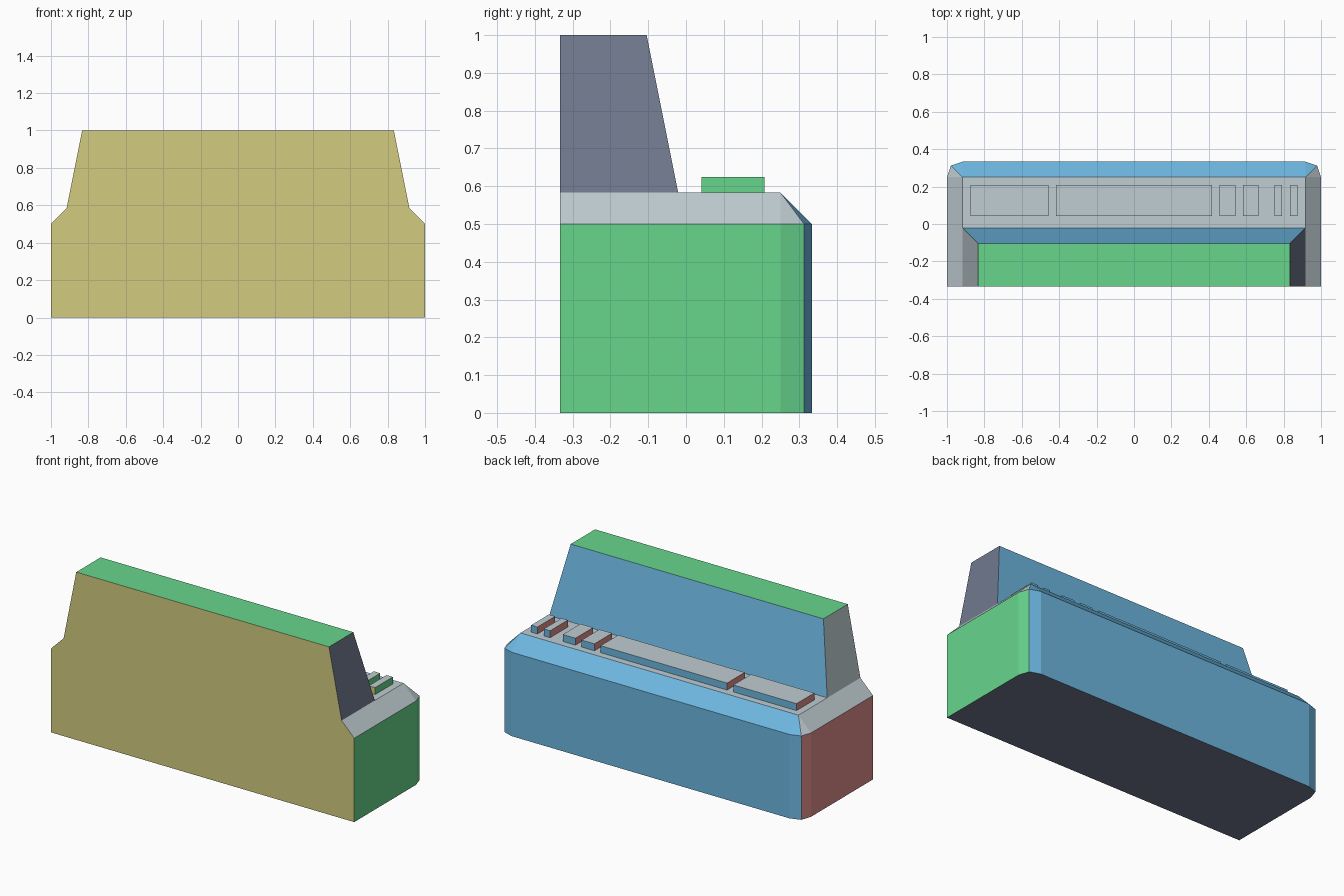
import bpy, bmesh

if "Cube" in bpy.data.objects:
    bpy.data.objects.remove(bpy.data.objects["Cube"])

U = 1 / 48  # modelling grid unit


def material(name, rgb):
    m = bpy.data.materials.new(name)
    lin = [((c / 255 + 0.055) / 1.055) ** 2.4 for c in rgb]
    m.diffuse_color = (*lin, 1)
    m.use_nodes = True
    m.node_tree.nodes["Principled BSDF"].inputs["Base Color"].default_value = m.diffuse_color
    return m


MATS = [material("khaki", (210, 204, 126)), material("green", (103, 214, 140)),
        material("sky blue", (109, 183, 224)), material("pale grey", (192, 205, 210)),
        material("slate", (112, 121, 141)), material("dusty red", (222, 141, 137))]
KHAKI, GREEN, BLUE, GREY, SLATE, RED = range(6)


def side_colour(n, top=GREY, right=GREEN, left=RED):
    """Colour by the direction a face points."""
    if n.z < -0.5:
        return SLATE
    if n.y < -0.5:
        return KHAKI
    if n.y > 0.5:
        return BLUE
    if n.z > 0.5:
        return top
    return right if n.x > 0 else left


def loft(name, rings, cap=None, bottom=False, **colours):
    """Skin counter-clockwise rings stacked upward; cap the top, optionally the bottom."""
    bm = bmesh.new()
    loops = [[bm.verts.new(p) for p in r] for r in rings]
    for lo, hi in zip(loops, loops[1:]):
        for i in range(len(lo)):
            j = (i + 1) % len(lo)
            bm.faces.new((lo[i], lo[j], hi[j], hi[i]))
    if bottom:
        bm.faces.new(loops[0][::-1])
    bm.faces.new([bm.verts.new(p) for p in (cap or rings[-1])])
    bmesh.ops.remove_doubles(bm, verts=bm.verts[:], dist=1e-4)
    bm.normal_update()
    for f in bm.faces:
        f.material_index = side_colour(f.normal, **colours)
    me = bpy.data.meshes.new(name)
    bm.to_mesh(me)
    bm.free()
    for m in MATS:
        me.materials.append(m)
    ob = bpy.data.objects.new(name, me)
    bpy.context.collection.objects.link(ob)
    return ob


def rect(x0, x1, y0, y1, z):
    return [(x * U, y * U, z * U) for x, y in ((x0, y0), (x1, y0), (x1, y1), (x0, y1))]


# Body: rounded back corners, chamfered shoulder running into the ledge
half = [(48, -16), (48, 12), (47, 15), (44, 16)]
outline = half + [(-x, y) for x, y in reversed(half)]
base, shoulder = ([(x * U, y * U, z * U) for x, y in outline] for z in (0, 24))
ledge = [(max(-44, min(44, x)) * U, min(12, y) * U, 28 * U) for x, y in outline]
loft("body", [base, shoulder, ledge], cap=rect(-44, 44, -1, 12, 28), bottom=True)

# Tall tapered upper part along the front
loft("upper_block", [rect(-44, 44, -16, -1, 28), rect(-40, 40, -16, -5, 48)],
     top=GREEN, right=SLATE, left=GREY)

# Row of low raised keys on the ledge
for i, (x0, x1) in enumerate([(-42, -22), (-20, 20), (22, 26), (28, 32), (36, 38), (40, 42)]):
    loft(f"raised_key_{i + 1}", [rect(x0, x1, 2, 10, 28), rect(x0, x1, 2, 10, 30)])
